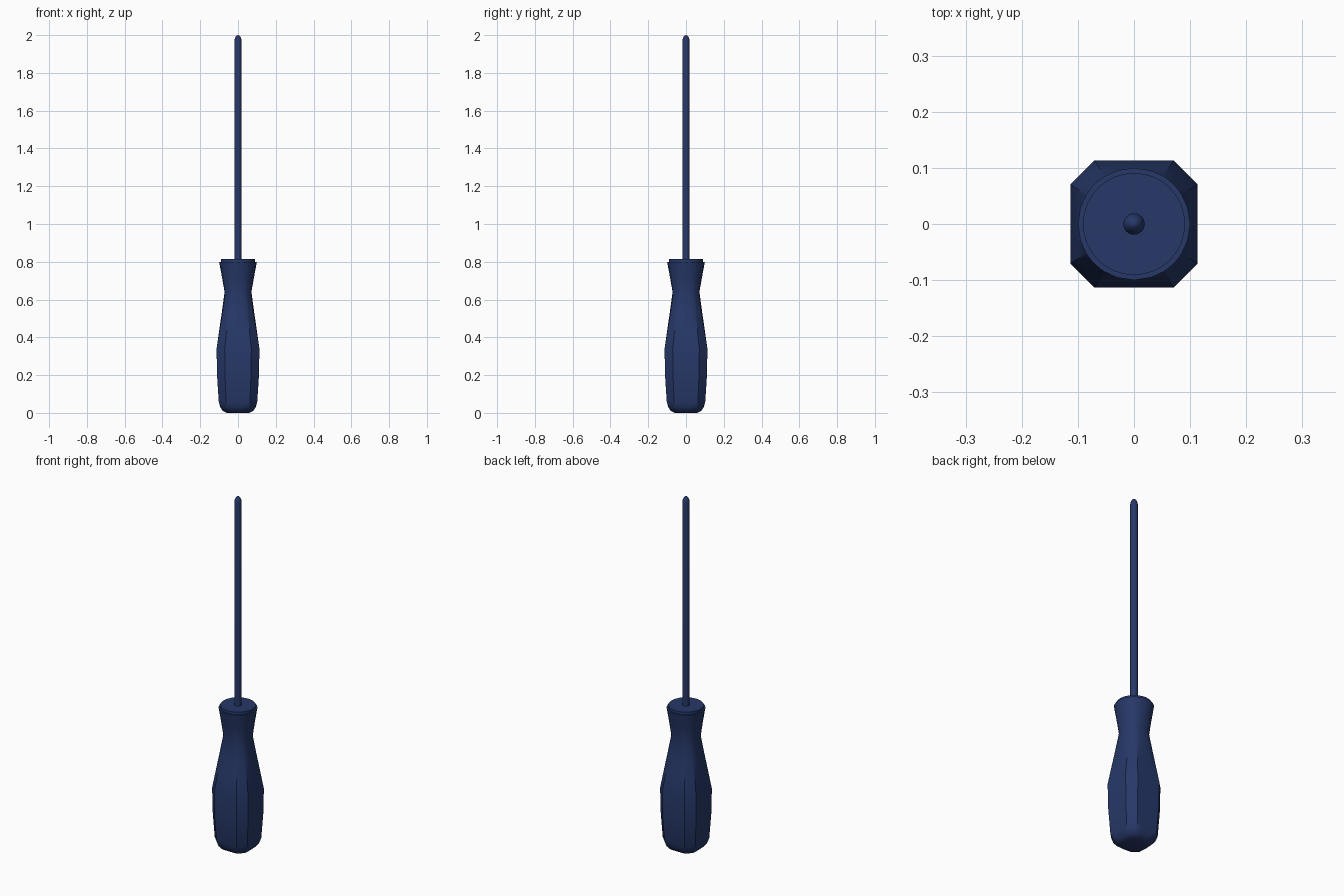
import bpy, bmesh, math

if "Cube" in bpy.data.objects:
    bpy.data.objects.remove(bpy.data.objects["Cube"])

navy = bpy.data.materials.new("navy")
navy.diffuse_color = (0.02, 0.04, 0.14, 1)
navy.use_nodes = True
navy.node_tree.nodes["Principled BSDF"].inputs["Base Color"].default_value = navy.diffuse_color


def loft(name, rings, angle):
    """Skin a stack of rings (lists of points) and cap both ends."""
    bm = bmesh.new()
    loops = [[bm.verts.new(p) for p in ring] for ring in rings]
    n = len(loops[0])
    for a, b in zip(loops, loops[1:]):
        for i in range(n):
            j = (i + 1) % n
            bm.faces.new((a[i], a[j], b[j], b[i]))
    bm.faces.new(loops[0][::-1])
    bm.faces.new(loops[-1])
    mesh = bpy.data.meshes.new(name)
    bm.to_mesh(mesh)
    bm.free()
    obj = bpy.data.objects.new(name, mesh)
    bpy.context.collection.objects.link(obj)
    mesh.materials.append(navy)
    bpy.ops.object.select_all(action='DESELECT')
    obj.select_set(True)
    bpy.context.view_layer.objects.active = obj
    bpy.ops.object.shade_smooth_by_angle(angle=math.radians(angle))


def circle(z, r, n=32):
    return [(r * math.cos(t), r * math.sin(t), z)
            for t in (2 * math.pi * i / n for i in range(n))]


# Unit chamfered square, each edge split in four
c = 0.62
corners = [(1, -c), (1, c), (c, 1), (-c, 1), (-1, c), (-1, -c), (-c, -1), (c, -1)]
section = []
for (x0, y0), (x1, y1) in zip(corners, corners[1:] + corners[:1]):
    for k in range(4):
        section.append((x0 + (x1 - x0) * k / 4, y0 + (y1 - y0) * k / 4))


def grip_ring(z, half, roundness):
    ring = []
    for x, y in section:
        s = half * (1 - roundness + roundness / math.hypot(x, y))
        ring.append((x * s, y * s, z))
    return ring


# Handle: octagonal grip blending into a round flared top
profile = [(0, 0.06, 0.3), (0.01, 0.08, 0.2), (0.03, 0.094, 0.1),
           (0.06, 0.102, 0), (0.2, 0.111, 0), (0.34, 0.1135, 0),
           (0.42, 0.102, 0.1), (0.53, 0.086, 0.3), (0.64, 0.071, 0.6),
           (0.72, 0.085, 0.85), (0.8, 0.1, 1)]
loft("handle", [grip_ring(*p) for p in profile], 35)

# Collar disc on top of the handle
loft("collar", [circle(0.79, 0.091), circle(0.814, 0.091)], 35)

# Shaft with rounded tip
tip = [(1.97, 0.019), (1.982, 0.0165), (1.992, 0.012), (1.998, 0.006), (2.0, 0.002)]
loft("shaft", [circle(z, r, 24) for z, r in [(0.8, 0.019)] + tip], 40)
